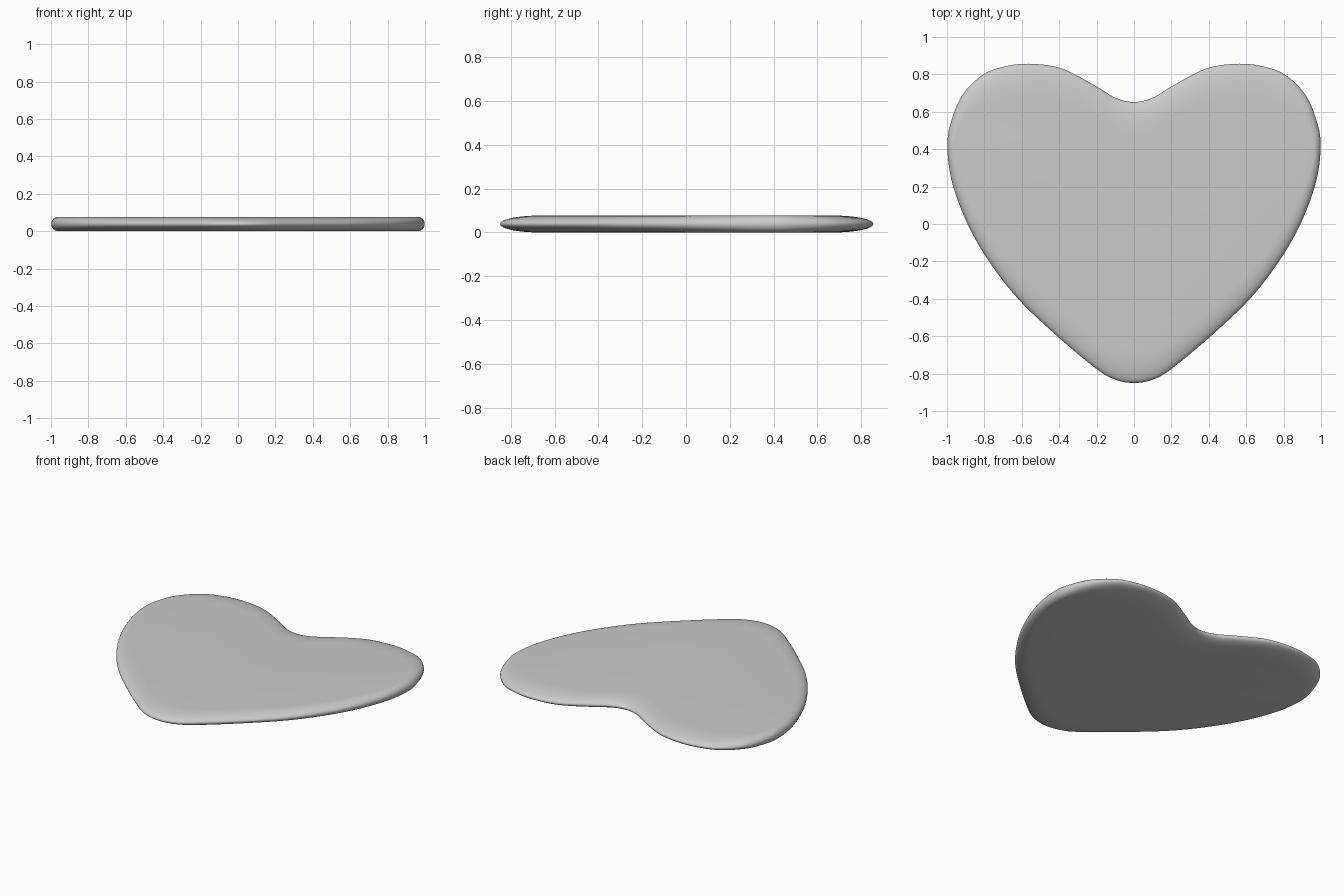
import bpy, bmesh, math
from mathutils import Vector

if "Cube" in bpy.data.objects:
    bpy.data.objects.remove(bpy.data.objects["Cube"])

# Right half of the heart outline, from notch to tip
half = [(0, .652), (.1, .675), (.2, .735), (.38, .829), (.54, .856), (.68, .845),
        (.81, .797), (.92, .685), (.98, .54), (.998, .41), (.972, .22), (.89, 0),
        (.775, -.2), (.62, -.4), (.41, -.6), (.2, -.775), (.1, -.832), (0, -.85)]
ctrl = [Vector(p) for p in half] + [Vector((-x, y)) for x, y in half[-2:0:-1]]

# Smooth closed spline through the outline
STEPS = 6
n = len(ctrl)
outline = []
for i in range(n):
    a, b, c, d = (ctrl[(i + k) % n] for k in (-1, 0, 1, 2))
    for s in range(STEPS):
        t = s / STEPS
        outline.append(.5 * (2 * b + (c - a) * t + (2 * a - 5 * b + 4 * c - d) * t * t
                             + (3 * b - a - 3 * c + d) * t ** 3))
m = len(outline)
normals = []
for i in range(m):
    t = outline[(i + 1) % m] - outline[i - 1]
    normals.append(Vector((-t.y, t.x)).normalized())

# Pillowed rim: wide rounding along y, tight rounding along x
H, RX, RY, RINGS = .0385, .04, .18, 16
bm = bmesh.new()
rings = []
for k in range(RINGS + 1):
    ang = -math.pi / 2 + math.pi * k / RINGS
    inset = 1 - math.cos(ang)
    z = H + H * math.sin(ang)
    rings.append([bm.verts.new((p.x - RX * q.x * inset, p.y - RY * q.y * inset, z))
                  for p, q in zip(outline, normals)])
for lo, hi in zip(rings, rings[1:]):
    for i in range(m):
        j = (i + 1) % m
        bm.faces.new((lo[i], lo[j], hi[j], hi[i]))
bm.faces.new(rings[0])
bm.faces.new(rings[-1])
bmesh.ops.recalc_face_normals(bm, faces=bm.faces)
# make sure the normals point outwards
if bm.calc_volume(signed=True) < 0:
    bmesh.ops.reverse_faces(bm, faces=bm.faces)

mesh = bpy.data.meshes.new("heart_slab")
bm.to_mesh(mesh)
bm.free()
heart = bpy.data.objects.new("heart_slab", mesh)
bpy.context.collection.objects.link(heart)

# Smooth shading
for f in mesh.polygons:
    f.use_smooth = True
